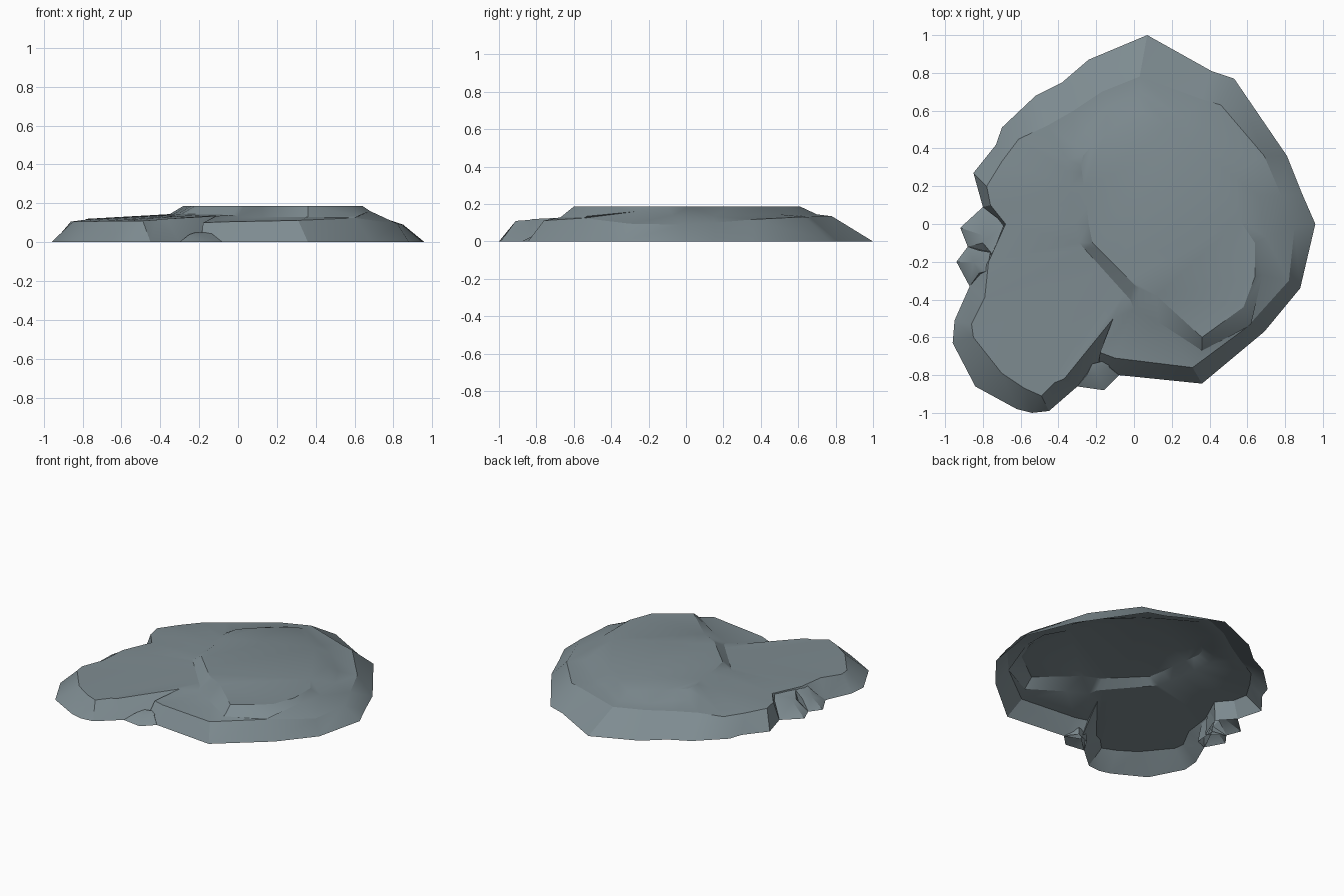
import bpy, bmesh, math

stone = bpy.data.materials.new("slate grey stone")
stone.diffuse_color = (0.21, 0.262, 0.284, 1)


def loft(name, rings):
    """Open-bottomed shell through rings of equal length, capped on top."""
    bm = bmesh.new()
    loops = [[bm.verts.new(p) for p in ring] for ring in rings]
    n = len(loops[0])
    for low, high in zip(loops, loops[1:]):
        for i in range(n):
            j = (i + 1) % n
            bm.faces.new((low[i], low[j], high[j], high[i]))
    bm.faces.new(loops[-1])
    bmesh.ops.triangulate(bm, faces=bm.faces[:], quad_method='SHORT_EDGE')
    mesh = bpy.data.meshes.new(name)
    bm.to_mesh(mesh)
    bm.free()
    mesh.materials.append(stone)
    ob = bpy.data.objects.new(name, mesh)
    bpy.context.collection.objects.link(ob)
    bpy.ops.object.select_all(action='DESELECT')
    ob.select_set(True)
    bpy.context.view_layer.objects.active = ob
    bpy.ops.object.shade_smooth_by_angle(angle=math.radians(28))
    return ob


def flat(points, z):
    return [(x, y, z) for x, y in points]


def between(a, b, count):
    """Evenly spaced points from a to b, both included."""
    return [tuple(p + (q - p) * k / (count - 1) for p, q in zip(a, b))
            for k in range(count)]


# Ground outline, counterclockwise from the back tip
ground = [(.07, 1), (-.24, .87), (-.38, .75), (-.52, .68), (-.70, .51),
          (-.73, .42), (-.85, .27), (-.80, .09), (-.70, -.02), (-.81, -.20),
          (-.87, -.33), (-.95, -.51), (-.96, -.63), (-.84, -.86), (-.62, -.98),
          (-.54, -1), (-.45, -.99), (-.30, -.86), (-.19, -.76), (-.17, -.77),
          (-.08, -.80), (.36, -.845), (.69, -.57), (.88, -.34), (.96, 0),
          (.89, .16), (.81, .36), (.53, .77), (.41, .81)]

# Upper rim of the sloping sides, including front lobe, notch and low ledge
rim = [(.03, .78, .135), (-.17, .70, .135), (-.32, .60, .13), (-.46, .52, .125),
       (-.61, .45, .11), (-.70, .33, .115), (-.78, .20, .12), (-.76, .10, .12),
       (-.68, 0, .122), (-.77, -.20, .12), (-.79, -.39, .115), (-.86, -.53, .106),
       (-.85, -.60, .105), (-.70, -.79, .108), (-.58, -.87, .109),
       (-.49, -.91, .11), (-.42, -.84, .115), (-.37, -.82, .12),
       (-.11, -.50, .135), (-.18, -.68, .10), (-.10, -.71, .104),
       (.31, -.76, .112), (.60, -.545, .125), (.82, -.30, .095),
       (.85, -.02, .09), (.78, .15, .10), (.69, .36, .118),
       (.46, .63, .132), (.36, .66, .132)]

# Foot and top edge of the raised plateau
foot = [(.03, .70, .145), (-.14, .62, .145), (-.24, .51, .145), (-.32, .42, .145),
        (-.35, .34, .145), (-.35, .28, .145), (-.34, .20, .145), (-.33, .10, .145),
        (-.31, 0, .145)]
foot += between((-.29, -.10, .145), (-.02, -.40, .14), 10)
foot += [(0, -.45, .13), (.13, -.52, .13), (.36, -.67, .13), (.62, -.53, .135),
         (.68, -.27, .16), (.70, -.07, .14), (.66, .15, .135), (.58, .30, .14),
         (.37, .50, .145), (.27, .56, .145)]
top = [(.02, .61), (-.15, .48), (-.22, .42), (-.27, .36), (-.28, .31),
       (-.275, .27), (-.265, .20), (-.25, .10), (-.24, 0)]
top += between((-.22, -.10), (0, -.32), 10)
top += [(.03, -.34), (.12, -.38), (.36, -.60), (.58, -.44), (.64, -.28),
        (.64, -.10), (.56, .02), (.54, .24), (.30, .43), (.18, .52)]

loft("rock_slab", [flat(ground, 0), rim, foot, flat(top, .187)])

# Small stones leaning against the left side and the front notch
loft("left_stone_back", [
    flat([(-.80, .09), (-.92, -.02), (-.88, -.12), (-.77, -.20), (-.70, -.02)], 0),
    [(-.72, .03, .09), (-.80, -.06, .075), (-.80, -.10, .075),
     (-.75, -.16, .11), (-.69, -.01, .115)]])
loft("left_stone_front", [
    flat([(-.88, -.12), (-.94, -.20), (-.87, -.33), (-.79, -.30), (-.78, -.14)], 0),
    [(-.82, -.14, .07), (-.85, -.20, .07), (-.82, -.26, .08),
     (-.78, -.25, .11), (-.76, -.15, .11)]])
loft("front_stone", [
    flat([(-.30, -.86), (-.16, -.88), (-.08, -.80), (-.14, -.72), (-.24, -.76)], 0),
    [(-.25, -.80, .04), (-.19, -.80, .04), (-.13, -.76, .04),
     (-.14, -.72, .05), (-.22, -.74, .05)]])
